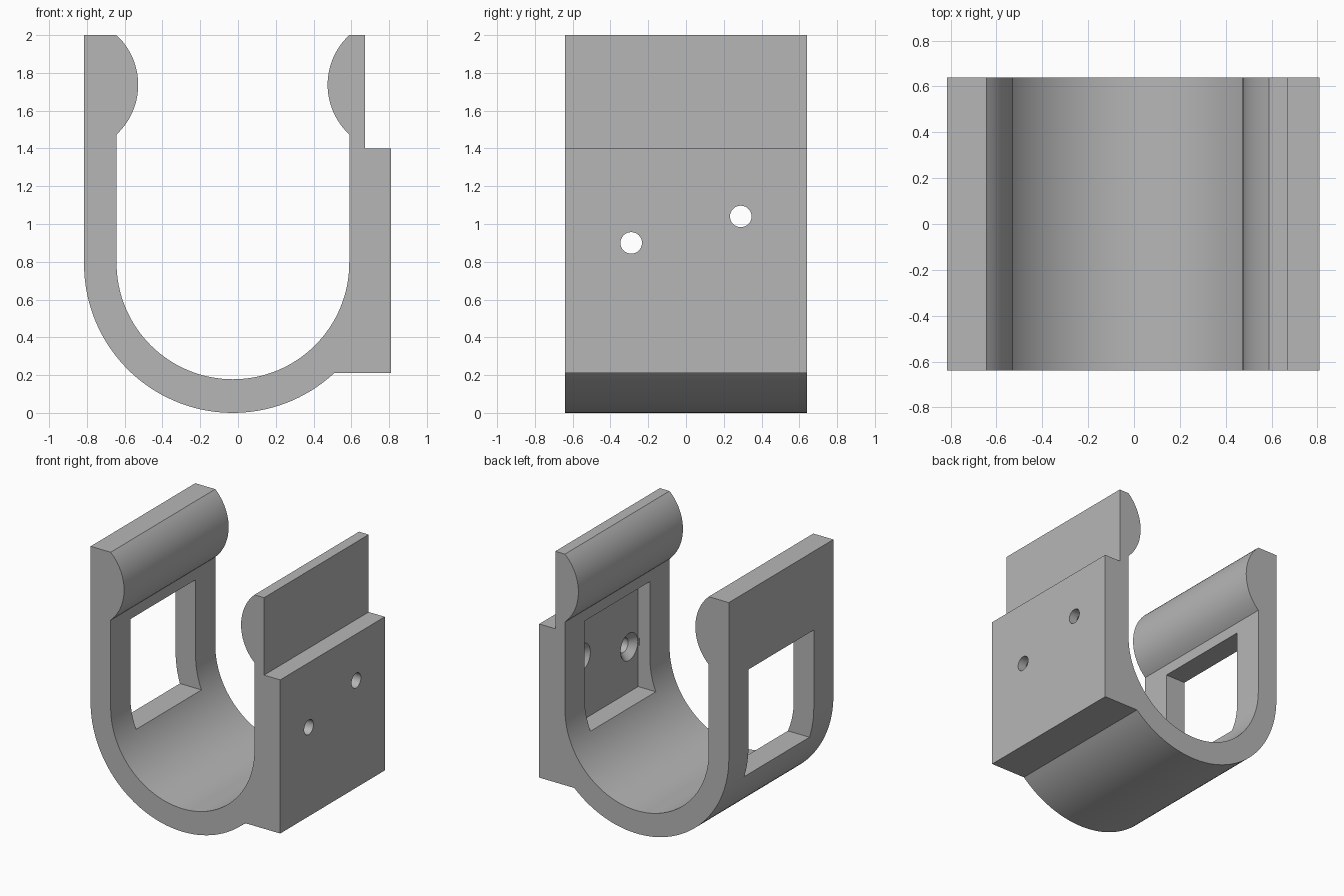
import bpy, bmesh, math
from mathutils import Matrix

cube = bpy.data.objects.get("Cube")
if cube:
    bpy.data.objects.remove(cube, do_unlink=True)

grey = bpy.data.materials.new("plain grey")
grey.use_nodes = True
colour = (0.47, 0.47, 0.47, 1)
grey.diffuse_color = colour
grey.node_tree.nodes["Principled BSDF"].inputs["Base Color"].default_value = colour

HALF_DEPTH = 0.64
CX = -0.027            # centre line of the cradle
POCKET_X = 0.69        # floor of the pocket in the mounting block


def arc(cx, cz, r, start, end, steps):
    """Points along an arc in the xz plane, angles in degrees."""
    angles = [math.radians(start + (end - start) * i / steps) for i in range(steps + 1)]
    return [(cx + r * math.cos(a), cz + r * math.sin(a)) for a in angles]


def add_object(name, bm):
    bmesh.ops.recalc_face_normals(bm, faces=bm.faces)
    mesh = bpy.data.meshes.new(name)
    bm.to_mesh(mesh)
    bm.free()
    mesh.materials.append(grey)
    obj = bpy.data.objects.new(name, mesh)
    bpy.context.collection.objects.link(obj)
    return obj


def cut(target, name, bm):
    """Subtract a closed bmesh from the target and discard the cutter."""
    cutter = add_object(name, bm)
    cutter.hide_render = True
    mod = target.modifiers.new(name, 'BOOLEAN')
    mod.operation = 'DIFFERENCE'
    mod.solver = 'EXACT'
    mod.object = cutter
    bpy.context.view_layer.objects.active = target
    bpy.ops.object.modifier_apply(modifier=name)
    bpy.data.objects.remove(cutter, do_unlink=True)


def cone(x0, x1, r0, r1, y, z):
    """Closed cone or cylinder along x."""
    bm = bmesh.new()
    place = Matrix.Translation(((x0 + x1) / 2, y, z)) @ Matrix.Rotation(math.pi / 2, 4, 'Y')
    bmesh.ops.create_cone(bm, cap_ends=True, segments=32, radius1=r0, radius2=r1,
                          depth=x1 - x0, matrix=place)
    return bm


# Cradle profile: outer curve, mounting block, lips and inner curve
r_lip = 0.359
lip_angle = math.degrees(math.asin(0.263 / r_lip))
lip_offset = 0.616 + r_lip * math.cos(math.radians(lip_angle))
block_angle = -math.degrees(math.asin(0.578 / 0.788))
profile = (
    [(-0.815, 2.0)]
    + arc(CX, 0.788, 0.788, 180, 360 + block_angle, 48)
    + [(0.81, 0.21), (0.81, 1.4), (0.672, 1.4), (0.672, 2.0)]
    + arc(CX + lip_offset, 1.737, r_lip, 180 - lip_angle, 180 + lip_angle, 24)
    + arc(CX, 0.794, 0.616, 0, -180, 64)
    + arc(CX - lip_offset, 1.737, r_lip, -lip_angle, lip_angle, 24)
)
bm = bmesh.new()
face = bm.faces.new([bm.verts.new((x, -HALF_DEPTH, z)) for x, z in profile])
side = bmesh.ops.extrude_face_region(bm, geom=[face])
bmesh.ops.translate(bm, vec=(0, 2 * HALF_DEPTH, 0),
                    verts=[v for v in side["geom"] if isinstance(v, bmesh.types.BMVert)])
clip = add_object("cradle_clip", bm)

# Window through the plain wall, continuing as a pocket in the block
bm = bmesh.new()
bmesh.ops.create_cube(bm, size=1, matrix=Matrix.Translation(((POCKET_X - 1) / 2, 0, 0.97))
                      @ Matrix.Diagonal((POCKET_X + 1, 0.8, 0.84, 1)))
cut(clip, "window", bm)

# Two countersunk screw holes
for y, z in ((-0.29, 0.9), (0.29, 1.04)):
    cut(clip, "screw_hole", cone(0.6, 1.0, 0.057, 0.057, y, z))
    cut(clip, "countersink", cone(POCKET_X - 0.01, POCKET_X + 0.05, 0.115, 0.056, y, z))

bpy.ops.object.select_all(action='DESELECT')
clip.select_set(True)
bpy.context.view_layer.objects.active = clip
bpy.ops.object.shade_smooth_by_angle(angle=math.radians(25))
